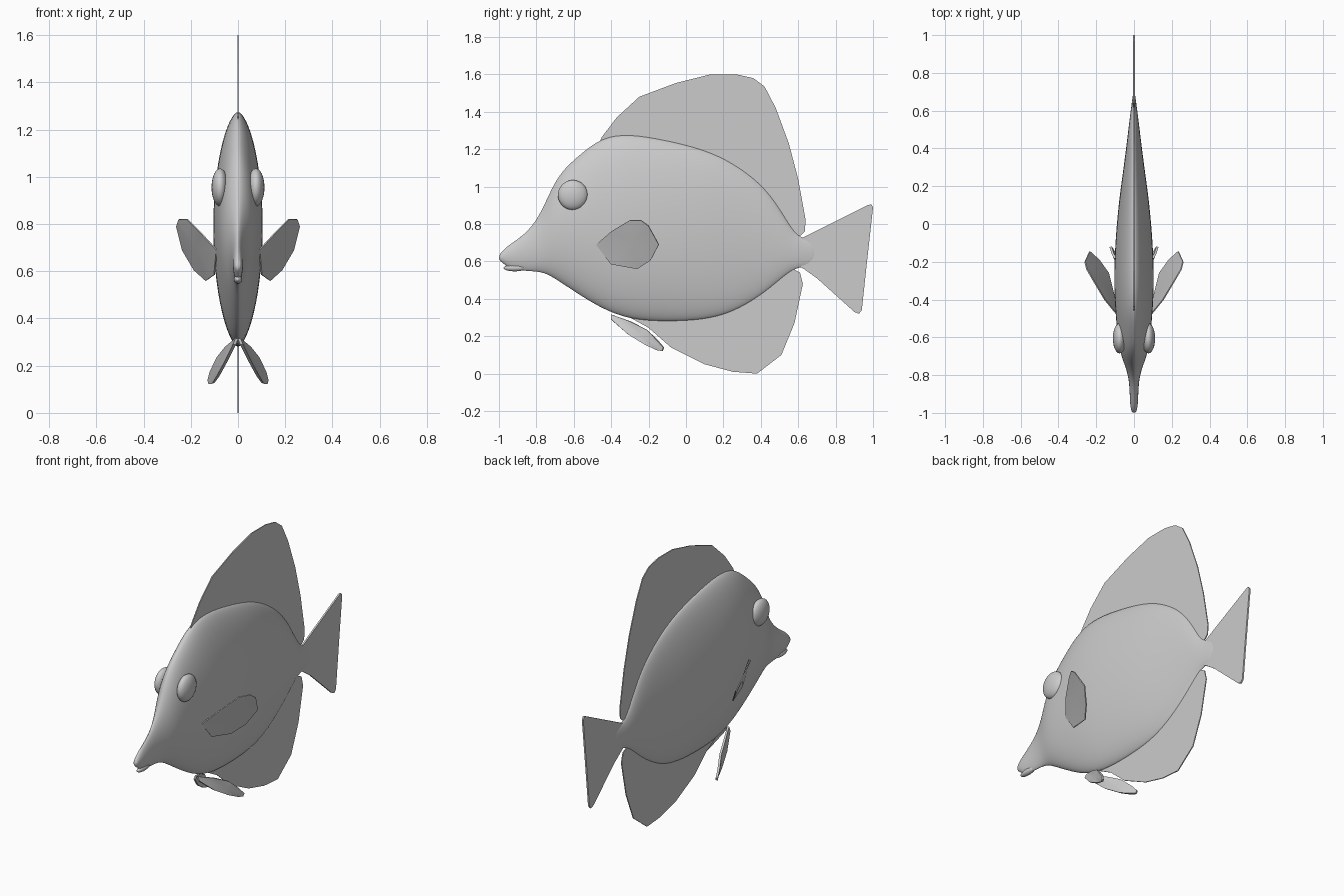
import bpy, bmesh
from math import cos, sin, tau

if "Cube" in bpy.data.objects:
    bpy.data.objects.remove(bpy.data.objects["Cube"])


def finish(name, bm):
    bmesh.ops.recalc_face_normals(bm, faces=bm.faces[:])
    me = bpy.data.meshes.new(name)
    bm.to_mesh(me)
    bm.free()
    ob = bpy.data.objects.new(name, me)
    bpy.context.collection.objects.link(ob)
    return ob


def smooth(ob):
    for p in ob.data.polygons:
        p.use_smooth = True


def mirror(ob):
    m = ob.modifiers.new("mirror", 'MIRROR')
    m.use_clip = False
    m.use_mirror_merge = False


def fin(name, pts, thick, pair=False):
    """Thin membrane from an outline; centre fan for slightly curved outlines."""
    bm = bmesh.new()
    if len(pts[0]) == 2:
        pts = [(0, y, z) for y, z in pts]
    vs = [bm.verts.new(p) for p in pts]
    if pair:
        n = len(pts)
        c = bm.verts.new([sum(p[i] for p in pts) / n for i in range(3)])
        for i in range(n):
            bm.faces.new((c, vs[i], vs[(i + 1) % n]))
    else:
        bm.faces.new(vs)
    ob = finish(name, bm)
    s = ob.modifiers.new("thickness", 'SOLIDIFY')
    s.thickness = thick
    s.offset = 0
    if pair:
        smooth(ob)
        e = ob.modifiers.new("crisp_edges", 'EDGE_SPLIT')
        e.split_angle = 0.7
        mirror(ob)
    return ob


def ellipsoid(name, centre, radii):
    bm = bmesh.new()
    bmesh.ops.create_uvsphere(bm, u_segments=24, v_segments=16, radius=1)
    for v in bm.verts:
        v.co = [centre[i] + v.co[i] * radii[i] for i in range(3)]
    ob = finish(name, bm)
    smooth(ob)
    return ob


# Body: lens-shaped rings along y (y, bottom, top, half width)
rings = [
    (-1.0, .605, .635, .012), (-.97, .585, .668, .018), (-.94, .556, .692, .022),
    (-.84, .548, .76, .024), (-.77, .543, .87, .04), (-.72, .52, .99, .06),
    (-.66, .48, 1.09, .078), (-.57, .42, 1.17, .09), (-.45, .345, 1.268, .1),
    (-.3, .285, 1.285, .108), (-.1, .275, 1.25, .1), (.1, .285, 1.2, .083),
    (.25, .325, 1.13, .062), (.4, .415, 1.02, .042), (.5, .5, .89, .03),
    (.58, .565, .745, .02), (.64, .57, .72, .012), (.7, .6, .7, .004)]
N = 32
bm = bmesh.new()
loops = []
for y, lo, hi, w in rings:
    loop = []
    for k in range(N):
        a = tau * k / N
        c = cos(a)
        x = w * abs(c) ** 1.2 * (1 if c > 0 else -1)
        loop.append(bm.verts.new((x, y, (lo + hi) / 2 + (hi - lo) / 2 * sin(a))))
    loops.append(loop)
for A, B in zip(loops, loops[1:]):
    for k in range(N):
        j = (k + 1) % N
        bm.faces.new((A[k], A[j], B[j], B[k]))
bm.faces.new(loops[0])
bm.faces.new(loops[-1])
body = finish("body", bm)
smooth(body)
sub = body.modifiers.new("smooth", 'SUBSURF')
sub.levels = sub.render_levels = 2

# Lower jaw below the mouth notch
ellipsoid("lower_jaw", (0, -.915, .565), (.018, .06, .018))

# Eyes
mirror(ellipsoid("eyes", (.076, -.605, .955), (.036, .08, .08)))

# Upright fins on the centre plane
fin("dorsal_fin", [
    (-.47, 1.22), (-.45, 1.265), (-.37, 1.37), (-.25, 1.48), (-.05, 1.555),
    (.13, 1.6), (.27, 1.6), (.36, 1.58), (.42, 1.535), (.48, 1.42), (.55, 1.23),
    (.6, 1.04), (.64, .82), (.635, .76), (.615, .74), (.58, .73), (.5, .75),
    (.3, 1.0), (0, 1.15), (-.3, 1.2)], .006)
fin("anal_fin", [
    (-.3, .3), (-.2, .245), (-.08, .14), (.1, .05), (.25, .01), (.38, 0), (.51, .1),
    (.58, .27), (.625, .48), (.61, .54), (.56, .565), (.5, .6), (.3, .45), (0, .35)],
    .006)
fin("tail_fin", [
    (.56, .7), (.63, .73), (.7, .765), (.97, .9), (.99, .905), (1.0, .89), (.97, .62),
    (.94, .34), (.925, .32), (.9, .33), (.7, .51), (.63, .56), (.56, .6)], .01)

# Paired side fins
fin("pectoral_fins", [
    (.09, -.48, .69), (.155, -.4, .76), (.215, -.3, .82), (.25, -.24, .82),
    (.26, -.2, .79), (.235, -.145, .69), (.185, -.19, .605), (.135, -.26, .56),
    (.1, -.4, .585)], .006, True)
fin("pelvic_fins", [
    (.005, -.4, .315), (.05, -.3, .28), (.085, -.21, .235), (.115, -.15, .175),
    (.124, -.12, .14), (.12, -.125, .122), (.105, -.15, .125), (.085, -.22, .155),
    (.055, -.31, .21), (.015, -.4, .29)], .012, True)
